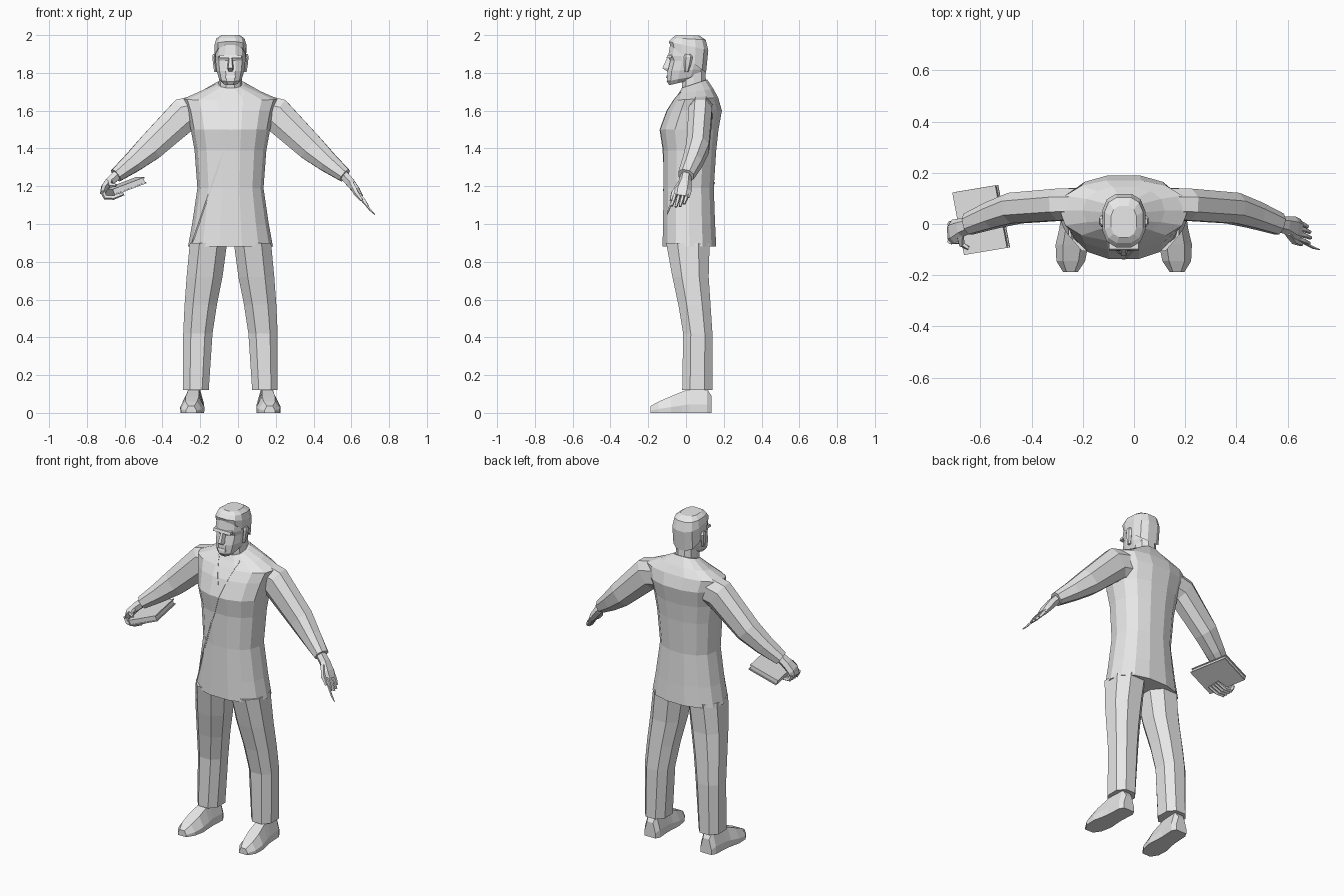
import bpy, bmesh, math
from mathutils import Vector
from mathutils.bvhtree import BVHTree

CX = -0.04  # body centre line
grey = bpy.data.materials.new("light_grey")
grey.diffuse_color = (0.8, 0.8, 0.8, 1)


def loft(name, strands):
    """Skin one or more stacks of rings, with closed ends, into one object."""
    bm = bmesh.new()
    for rings in strands:
        vs = [[bm.verts.new(p) for p in r] for r in rings]
        n = len(vs[0])
        for a, b in zip(vs, vs[1:]):
            for i in range(n):
                j = (i + 1) % n
                bm.faces.new((a[i], a[j], b[j], b[i]))
        bm.faces.new(vs[0][::-1])
        bm.faces.new(vs[-1])
    bmesh.ops.recalc_face_normals(bm, faces=bm.faces)
    me = bpy.data.meshes.new(name)
    bm.to_mesh(me)
    bm.free()
    me.materials.append(grey)
    ob = bpy.data.objects.new(name, me)
    bpy.context.collection.objects.link(ob)
    return ob


def unit(n, p, phase):
    """Rounded cross-section filling the square from -1 to 1."""
    f = lambda t: math.copysign(abs(t) ** (2 / p), t)
    pts = [(f(math.cos(a)), f(math.sin(a)))
           for a in (2 * math.pi * (i + phase) / n for i in range(n))]
    mx, my = max(q[0] for q in pts), max(q[1] for q in pts)
    return [(x / mx, y / my) for x, y in pts]


def level(rows, n, p=2.3, phase=0.0, cx=CX):
    """Rings from (front z, back z, half width, front y, back y)."""
    out = []
    for zf, zb, w, yf, yb in rows:
        out.append([(cx + w * u, (yf + yb) / 2 + (yb - yf) / 2 * v,
                     (zf + zb) / 2 + (zb - zf) / 2 * v) for u, v in unit(n, p, phase)])
    return out


def tube(path, n=6, p=2.2, phase=0.5):
    """Rings across a path of (x, y, z, thickness, width along y)."""
    pts = [Vector(q[:3]) for q in path]
    out = []
    for i, q in enumerate(path):
        t = (pts[min(i + 1, len(pts) - 1)] - pts[max(i - 1, 0)]).normalized()
        a = t.cross(Vector((0, 1, 0))).normalized()
        b = a.cross(t)
        out.append([pts[i] + a * q[3] * u + b * q[4] * v for u, v in unit(n, p, phase)])
    return out


def block(c, a, b, h):
    """Box from a centre and three half axes."""
    c, a, b, h = map(Vector, (c, a, b, h))
    return [[c + k * h + i * a + j * b for i, j in ((-1, -1), (1, -1), (1, 1), (-1, 1))]
            for k in (-1, 1)]


# Tunic
tunic = loft("tunic", [level([
    (0.88, 0.88, 0.225, -0.124, 0.160), (1.00, 1.00, 0.203, -0.122, 0.154),
    (1.19, 1.19, 0.175, -0.118, 0.147), (1.39, 1.39, 0.190, -0.120, 0.160),
    (1.50, 1.50, 0.210, -0.137, 0.172), (1.60, 1.60, 0.230, -0.100, 0.190),
    (1.655, 1.67, 0.250, -0.065, 0.170), (1.69, 1.715, 0.160, -0.040, 0.145),
    (1.72, 1.765, 0.075, -0.022, 0.112)], 14)])

# Wrap seam and lapel edge, laid on the tunic front
bvh = BVHTree.FromPolygons([v.co.copy() for v in tunic.data.vertices],
                           [list(q.vertices) for q in tunic.data.polygons])


def seam(start, end, steps):
    rings = []
    for i in range(steps + 1):
        t = i / steps
        x = start[0] + (end[0] - start[0]) * t
        z = start[1] + (end[1] - start[1]) * t
        hit = bvh.ray_cast(Vector((x, -2, z)), Vector((0, 1, 0)))[0]
        if hit:
            rings.append([(x + dx, hit.y + dy, z) for dx, dy in
                          ((-0.004, 0.003), (-0.004, -0.003), (0.004, -0.003), (0.004, 0.003))])
    return rings


loft("tunic_seams", [seam((0.03, 1.70), (-0.245, 0.89), 24), seam((-0.11, 1.70), (-0.055, 1.56), 6)])

# Neck, head and hair
loft("neck", [level([(1.66, 1.70, 0.066, -0.015, 0.105), (1.735, 1.765, 0.062, -0.022, 0.105),
                     (1.80, 1.83, 0.060, -0.02, 0.10)], 10)])
loft("head", [level([
    (1.735, 1.765, 0.040, -0.088, 0.040), (1.755, 1.79, 0.060, -0.102, 0.088),
    (1.81, 1.82, 0.074, -0.097, 0.100), (1.865, 1.86, 0.079, -0.083, 0.108),
    (1.888, 1.89, 0.080, -0.094, 0.112), (1.95, 1.93, 0.078, -0.084, 0.110),
    (1.985, 1.98, 0.060, -0.060, 0.080)], 12, 2.5, 0.5)])
loft("hair", [level([
    (1.945, 1.80, 0.083, -0.083, 0.106), (1.965, 1.92, 0.084, -0.091, 0.118),
    (1.985, 1.975, 0.075, -0.074, 0.104), (2.0, 1.998, 0.050, -0.052, 0.070)], 12, 2.6, 0.5)])
loft("brow", [block((CX, -0.088, 1.888), (0.058, 0, 0), (0, 0.012, 0), (0, 0.003, 0.008))])
loft("nose", [[[(CX - w, -0.07, z), (CX - w * 0.5, y, z), (CX + w * 0.5, y, z), (CX + w, -0.07, z)]
               for z, w, y in ((1.885, 0.012, -0.098), (1.825, 0.022, -0.125), (1.808, 0.018, -0.100))]])
loft("lips", [block((CX, -0.095, 1.78), (0.026, 0, 0), (0, 0.009, 0), (0, 0.002, 0.006))])
loft("ears", [[[(CX + s * (x + u * 0.009), y + v * d, z) for u, v in unit(6, 2.2, 0.5)]
               for z, x, y, d in ((1.805, 0.077, 0.003, 0.010), (1.845, 0.083, 0.008, 0.019),
                                  (1.885, 0.087, 0.012, 0.024), (1.90, 0.083, 0.010, 0.014))]
              for s in (1, -1)])

SHOE = ((-1, 0), (-1.02, 0.35), (-0.55, 1), (0.55, 1), (1.02, 0.35), (1, 0))
for s, side in ((1, "left"), (-1, "right")):
    # Sleeve
    loft(side + "_sleeve", [tube([(CX + s * o, y, z, a, b) for o, y, z, a, b in (
        (0.13, 0.080, 1.605, 0.088, 0.060), (0.24, 0.076, 1.582, 0.090, 0.062),
        (0.425, 0.062, 1.405, 0.072, 0.060), (0.515, 0.034, 1.328, 0.055, 0.052),
        (0.606, 0.000, 1.257, 0.037, 0.042))], 8, 2.3)])
    # Trouser leg
    legs = []
    for z, xi, xo, yf, yb in ((0.12, 0.115, 0.25, -0.02, 0.14), (0.42, 0.095, 0.25, -0.015, 0.14),
                              (0.57, 0.072, 0.243, -0.04, 0.13), (0.72, 0.042, 0.232, -0.072, 0.12),
                              (0.90, 0.018, 0.215, -0.105, 0.125)):
        legs += level([(z, z, (xo - xi) / 2, yf, yb)], 8, 2.4, 0.5, CX + s * (xi + xo) / 2)
    loft(side + "_trouser_leg", [legs])
    # Shoe
    loft(side + "_shoe", [[[(CX + s * (o + w * u), y, h * v) for u, v in SHOE] for y, o, w, h in (
        (0.135, 0.19, 0.036, 0.09), (0.11, 0.19, 0.050, 0.13), (0.02, 0.195, 0.050, 0.13),
        (-0.02, 0.197, 0.054, 0.112), (-0.08, 0.202, 0.063, 0.088), (-0.145, 0.207, 0.055, 0.060),
        (-0.188, 0.208, 0.028, 0.036))]])

# Open left hand with pen
hand = [tube([(0.545, 0.003, 1.275, 0.024, 0.028), (0.59, -0.005, 1.225, 0.024, 0.034),
              (0.625, -0.018, 1.180, 0.020, 0.048), (0.648, -0.025, 1.145, 0.014, 0.044)])]
for y, reach in ((-0.058, 0.9), (-0.036, 1.0), (-0.014, 0.95), (0.007, 0.75)):
    hand.append(tube([(0.640, y, 1.155, 0.010, 0.010),
                      (0.640 + 0.025 * reach, y - 0.008, 1.155 - 0.03 * reach, 0.010, 0.010),
                      (0.640 + 0.05 * reach, y - 0.018, 1.155 - 0.065 * reach, 0.006, 0.007)], 5))
hand.append(tube([(0.60, -0.035, 1.215, 0.013, 0.013), (0.625, -0.068, 1.165, 0.012, 0.011),
                  (0.655, -0.080, 1.125, 0.007, 0.007)], 5))
loft("left_hand", hand)
loft("pen", [tube([(0.625, -0.055, 1.17, 0.005, 0.005), (0.70, -0.092, 1.075, 0.005, 0.005),
                   (0.725, -0.10, 1.05, 0.002, 0.002)], 5)])

# Right hand gripping the book from its outer edge
hand = [tube([(-0.625, 0.003, 1.275, 0.024, 0.028), (-0.675, -0.015, 1.228, 0.024, 0.038),
              (-0.705, -0.03, 1.195, 0.019, 0.048), (-0.716, -0.035, 1.160, 0.014, 0.045)])]
for y in (-0.068, -0.045, -0.022, 0.0):
    hand.append(tube([(-0.718, y, 1.175, 0.011, 0.011), (-0.702, y, 1.142, 0.011, 0.011),
                      (-0.66, y, 1.140, 0.010, 0.010), (-0.605, y, 1.160, 0.007, 0.008)], 5))
hand.append(tube([(-0.68, -0.045, 1.225, 0.013, 0.013), (-0.672, -0.080, 1.205, 0.011, 0.011),
                  (-0.645, -0.095, 1.205, 0.007, 0.007)], 5))
loft("right_hand", hand)

# Book: two covers, page block and spine
mid, across, along = Vector((-0.597, 0.016, 1.200)), Vector((0.084, 0.014, 0.032)), Vector((0.023, -0.122, 0))
up = along.cross(across).normalized()
up *= math.copysign(1, up.z)
loft("book_covers", [block(mid + up * k * 0.014, across, along, up * 0.003) for k in (-1, 1)]
     + [block(mid - across * 0.97, across * 0.03, along, up * 0.014)])
loft("book_pages", [block(mid, across * 0.94, along * 0.95, up * 0.012)])
